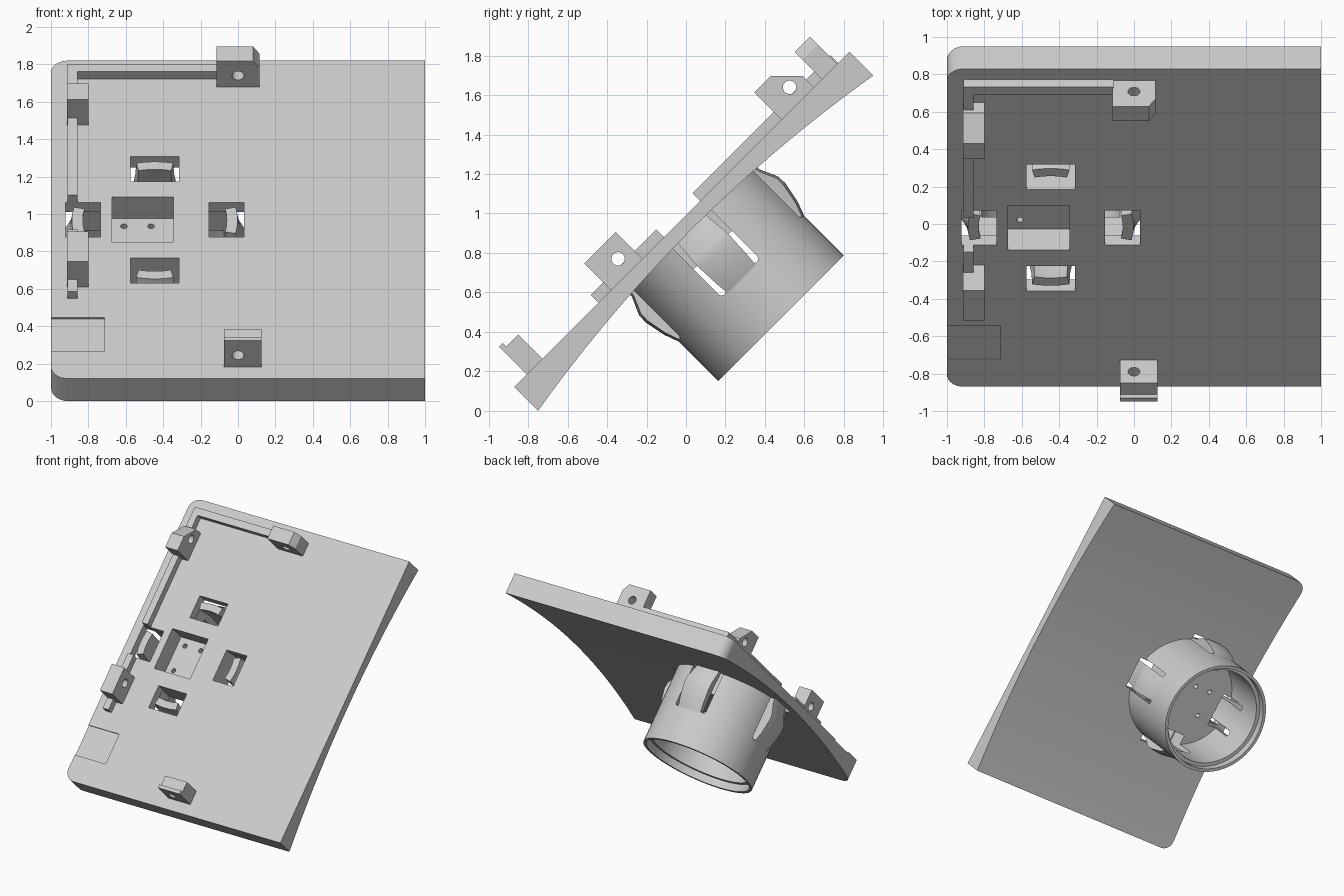
import bpy, bmesh, math
from mathutils import Matrix, Vector

if "Cube" in bpy.data.objects:
    bpy.data.objects.remove(bpy.data.objects["Cube"])

S = math.sqrt(0.5)
# Tilted frame: x across, v up the slope, w out of the panel face
TILT = Matrix(((1, 0, 0, 0), (0, S, -S, -0.02), (0, S, S, 0.97), (0, 0, 0, 1)))
CX = -0.445  # centre of the round cup

grey = bpy.data.materials.new("light_grey")
grey.diffuse_color = (0.6, 0.6, 0.6, 1)
grey.use_nodes = True
grey.node_tree.nodes["Principled BSDF"].inputs["Base Color"].default_value = grey.diffuse_color


def to_object(name, bm):
    bmesh.ops.recalc_face_normals(bm, faces=bm.faces)
    me = bpy.data.meshes.new(name)
    bm.to_mesh(me)
    bm.free()
    me.materials.append(grey)
    ob = bpy.data.objects.new(name, me)
    bpy.context.collection.objects.link(ob)
    return ob


def prism(name, pts, axis, lo, hi):
    """Extrude a 2D outline along x, v or w."""
    place = {"x": lambda p, t: (t, p[0], p[1]),
             "v": lambda p, t: (p[0], t, p[1]),
             "w": lambda p, t: (p[0], p[1], t)}[axis]
    bm = bmesh.new()
    a = [bm.verts.new(place(p, lo)) for p in pts]
    b = [bm.verts.new(place(p, hi)) for p in pts]
    bm.faces.new(a)
    bm.faces.new(b)
    n = len(pts)
    for i in range(n):
        j = (i + 1) % n
        bm.faces.new((a[i], a[j], b[j], b[i]))
    return to_object(name, bm)


def box(name, x0, x1, v0, v1, w0, w1):
    return prism(name, [(x0, v0), (x1, v0), (x1, v1), (x0, v1)], "w", w0, w1)


def circle(cx, cy, r, n=32):
    return [(cx + r * math.cos(2 * math.pi * i / n),
             cy + r * math.sin(2 * math.pi * i / n)) for i in range(n)]


def boolean(ob, cutter, op="DIFFERENCE", keep=False):
    m = ob.modifiers.new("cut", "BOOLEAN")
    m.operation, m.solver, m.object = op, "EXACT", cutter
    bpy.context.view_layer.update()
    dg = bpy.context.evaluated_depsgraph_get()
    me = bpy.data.meshes.new_from_object(ob.evaluated_get(dg))
    ob.modifiers.clear()
    ob.data = me
    if not keep:
        bpy.data.objects.remove(cutter)


def turn(ob, k):
    """Rotate by quarter turns about the cup axis."""
    c = Vector((CX, 0, 0))
    ob.data.transform(Matrix.Translation(c) @ Matrix.Rotation(k * math.pi / 2, 4, "Z")
                      @ Matrix.Translation(-c))
    return ob


# Panel: flat face, arched underside, two rounded corners on the left
H = 1.202
under = [(-H + 2 * H * i / 32, -0.07 - 0.1 * (-1 + i / 16) ** 2) for i in range(33)]
panel = prism("panel", [(H, 0), (-H, 0)] + under, "x", -1, 1)
R = 0.09
outline = [(1.1, -1.3), (1.1, 1.3), (-1 + R, 1.3)]
outline += [(-1 + R - R * math.sin(t * math.pi / 16), H - R + R * math.cos(t * math.pi / 16))
            for t in range(9)]
outline += [(-1 + R - R * math.cos(t * math.pi / 16), -H + R - R * math.sin(t * math.pi / 16))
            for t in range(9)]
outline += [(-1 + R, -1.3)]
boolean(panel, prism("trim", outline, "w", -0.4, 0.3), "INTERSECT")

# Shallow recess at the lower left
boolean(panel, box("recess", -1.1, -0.715, -0.997, -0.742, -0.01, 0.1))

# Cup under the panel, open below with a stepped rim
cup = prism("cup", circle(CX, 0, 0.45, 64), "w", -0.71, -0.03)
boolean(cup, prism("bore", circle(CX, 0, 0.395, 64), "w", -0.8, -0.22))
boolean(cup, prism("rim_step", circle(CX, 0, 0.425, 64), "w", -0.8, -0.65))

# Square pocket through the panel into the cup floor, with three pin holes
pocket = box("pocket", -0.675, -0.345, -0.17, 0.17, -0.16, 0.1)
boolean(panel, pocket, keep=True)
boolean(cup, pocket)
for x, v in ((-0.61, 0.11), (-0.465, 0.11), (-0.61, -0.10)):
    boolean(cup, prism("pin_hole", circle(x, v, 0.018, 16), "w", -0.3, 0))

# Four windows, side slots and spring clips around the cup
clip_profile = [(0.385, -0.005), (0.443, -0.005), (0.458, -0.1), (0.498, -0.19),
                (0.5, -0.24), (0.478, -0.35), (0.449, -0.43), (0.397, -0.43), (0.41, -0.2)]
clips = []
for k in range(4):
    boolean(panel, turn(box("window", CX + 0.29, CX + 0.478, -0.13, 0.13, -0.3, 0.1), k))
    boolean(cup, turn(box("gap", CX + 0.29, CX + 0.6, -0.138, 0.138, -0.40, 0.1), k))
    for s in (-1, 1):
        end = prism("slot_end", circle(s * 0.117, -0.40, 0.021, 16), "x", CX + 0.3, CX + 0.6)
        boolean(cup, turn(end, k))
    bm = bmesh.new()
    rings = []
    for i in range(9):
        a = math.radians(-13 + 26 * i / 8)
        rings.append([bm.verts.new((CX + r * math.cos(a), r * math.sin(a), w))
                      for r, w in clip_profile])
    bm.faces.new(rings[0])
    bm.faces.new(rings[-1])
    n = len(clip_profile)
    for p, q in zip(rings, rings[1:]):
        for i in range(n):
            j = (i + 1) % n
            bm.faces.new((p[i], p[j], q[j], q[i]))
    clips.append(turn(to_object("spring_clip_%d" % (k + 1), bm), k))

# Upper lug with one bevelled edge
top_lug = prism("upper_lug", [(-0.115, -0.01), (0.115, -0.01), (0.115, 0.14),
                              (0.08, 0.196), (-0.115, 0.196)], "v", 1.004, 1.114)
boolean(top_lug, prism("hole", circle(0, 0.084, 0.032), "v", 0.9, 1.2))

# Lower lug with a small lip
low_lug = prism("lower_lug", [(-1.0, -0.01), (-1.0, 0.174), (-1.086, 0.174), (-1.086, 0.2),
                              (-1.114, 0.2), (-1.114, -0.01)], "x", -0.075, 0.125)
boolean(low_lug, prism("hole", circle(0, 0.088, 0.032), "v", -1.3, -0.9))

# Two lugs on the left edge with cross holes
lug_a = prism("left_upper_lug", [(0.714, -0.01), (0.714, 0.196), (0.834, 0.196),
                                 (0.947, 0.08), (0.947, -0.01)], "x", -0.914, -0.8)
boolean(lug_a, prism("hole", circle(0.859, 0.088, 0.034), "x", -1, -0.7))
lug_b = box("left_lower_lug", -0.914, -0.8, -0.509, -0.283, -0.01, 0.192)
boolean(lug_b, prism("hole", circle(-0.371, 0.088, 0.034), "x", -1, -0.7))

# Low ribs along the left and top edges
ribs = [prism("edge_rib", [(-0.912, 0.131), (-0.858, 0.131), (-0.858, 1.062), (-0.11, 1.062),
                           (-0.11, 1.12), (-0.912, 1.12)], "w", -0.01, 0.056),
        box("lower_rib", -0.912, -0.858, -0.598, -0.129, -0.01, 0.056)]

# Tilt everything and smooth the curved faces
for ob in [panel, cup, top_lug, low_lug, lug_a, lug_b] + clips + ribs:
    ob.data.transform(TILT)
    bpy.ops.object.select_all(action="DESELECT")
    ob.select_set(True)
    bpy.context.view_layer.objects.active = ob
    bpy.ops.object.shade_smooth_by_angle(angle=math.radians(25))
